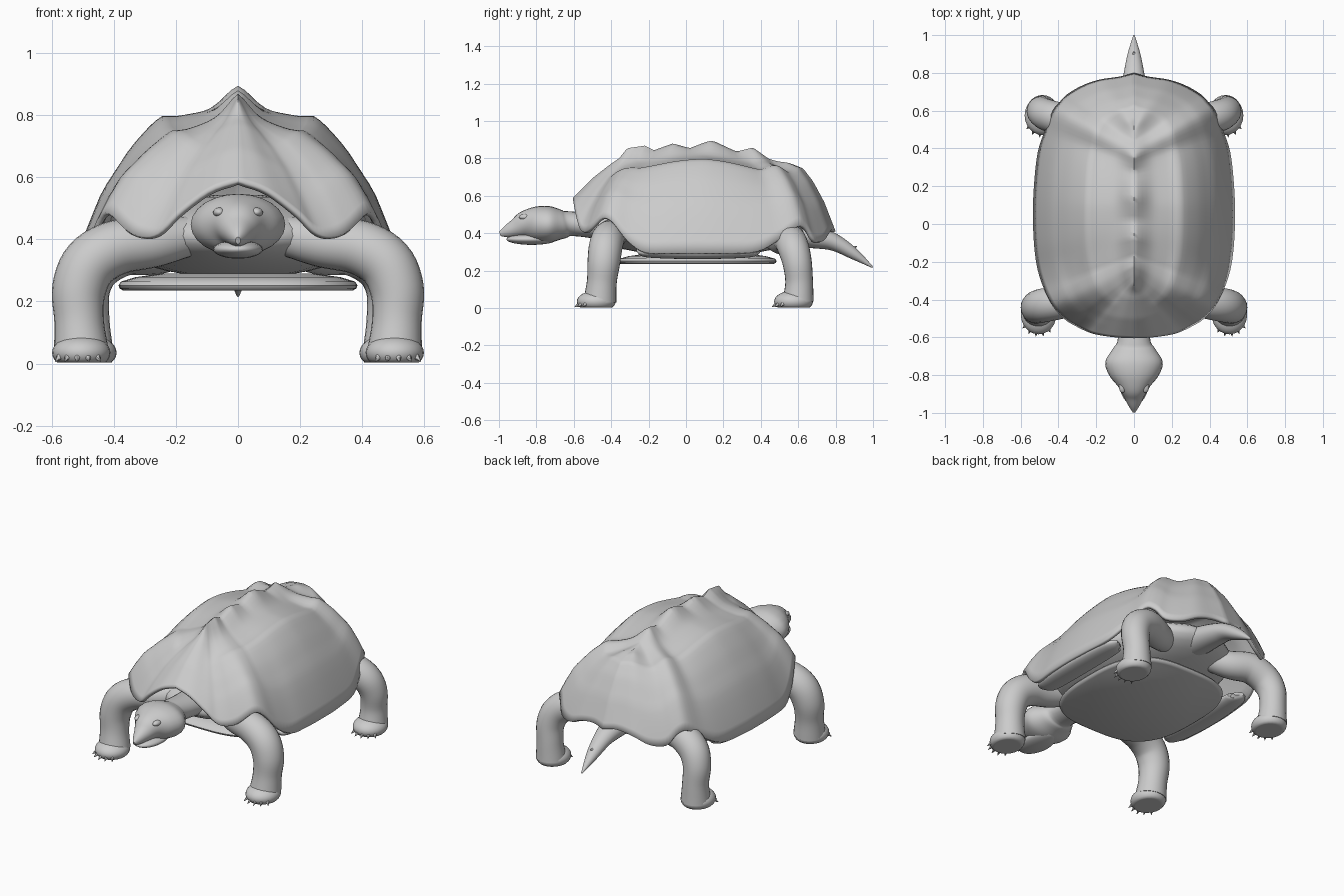
import bpy, bmesh, math
from mathutils import Vector, Matrix

cube = bpy.data.objects.get("Cube")
if cube:
    bpy.data.objects.remove(cube, do_unlink=True)

GREY = (0.6, 0.6, 0.6, 1)
mat = bpy.data.materials.new("plain_grey")
mat.use_nodes = True
mat.diffuse_color = GREY
bsdf = next(n for n in mat.node_tree.nodes if n.type == 'BSDF_PRINCIPLED')
bsdf.inputs["Base Color"].default_value = GREY
bsdf.inputs["Roughness"].default_value = 0.8


def finish(name, bm, angle=50):
    bmesh.ops.remove_doubles(bm, verts=bm.verts, dist=0.0008)
    bmesh.ops.recalc_face_normals(bm, faces=bm.faces)
    mesh = bpy.data.meshes.new(name)
    bm.to_mesh(mesh)
    bm.free()
    obj = bpy.data.objects.new(name, mesh)
    bpy.context.collection.objects.link(obj)
    mesh.materials.append(mat)
    bpy.ops.object.select_all(action='DESELECT')
    obj.select_set(True)
    bpy.context.view_layer.objects.active = obj
    bpy.ops.object.shade_smooth_by_angle(angle=math.radians(angle))
    return obj


def lerp_table(table, v):
    if v <= table[0][0]:
        return table[0][1]
    for (a, fa), (b, fb) in zip(table, table[1:]):
        if v <= b:
            return fa + (fb - fa) * (v - a) / (b - a)
    return table[-1][1]


def smooth_path(points, steps):
    """Catmull-Rom samples through tuples of any length."""
    pts = [Vector(p) for p in points]
    pts = [2 * pts[0] - pts[1]] + pts + [2 * pts[-1] - pts[-2]]
    out = []
    for a, b, c, d in zip(pts, pts[1:], pts[2:], pts[3:]):
        for i in range(steps):
            t = i / steps
            out.append(0.5 * (2 * b + (c - a) * t + (2 * a - 5 * b + 4 * c - d) * t ** 2
                              + (3 * b - a - 3 * c + d) * t ** 3))
    return out + [pts[-2]]


def loft(bm, rings, caps=True):
    loops = [[bm.verts.new(p) for p in ring] for ring in rings]
    n = len(loops[0])
    for lo, hi in zip(loops, loops[1:]):
        for i in range(n):
            j = (i + 1) % n
            bm.faces.new((lo[i], lo[j], hi[j], hi[i]))
    if caps:
        bm.faces.new(loops[0])
        bm.faces.new(loops[-1])


def tube(bm, points, ref, sides=24, steps=5):
    """Points are x, y, z, radius along ref, radius across it."""
    path = smooth_path(points, steps)
    rings = []
    for i, p in enumerate(path):
        c = Vector(p[:3])
        t = (Vector(path[min(i + 1, len(path) - 1)][:3]) - Vector(path[max(i - 1, 0)][:3])).normalized()
        u = (Vector(ref) - t * t.dot(Vector(ref))).normalized()
        v = t.cross(u)
        angles = [math.tau * k / sides for k in range(sides)]
        rings.append([c + u * p[3] * math.cos(a) + v * p[4] * math.sin(a) for a in angles])
    loft(bm, rings)


def ball(bm, centre, radii, floor=None):
    m = Matrix.Translation(centre) @ Matrix.Diagonal((*radii, 1))
    made = bmesh.ops.create_uvsphere(bm, u_segments=24, v_segments=16, radius=1, matrix=m)
    if floor is not None:
        for v in made["verts"]:
            v.co.z = max(v.co.z, floor)


def spike(bm, base, tip, radius):
    base, tip = Vector(base), Vector(tip)
    d = tip - base
    m = Matrix.Translation((base + tip) / 2) @ d.to_track_quat('Z', 'Y').to_matrix().to_4x4()
    bmesh.ops.create_cone(bm, cap_ends=True, segments=8, radius1=radius, radius2=0.001,
                          depth=d.length, matrix=m)


# Shell: scalloped rim drawn up to a smooth spine, with local bumps on the spine
half_rim = [(0, -.605, .59), (.1, -.6, .555), (.2, -.585, .48), (.26, -.565, .42), (.31, -.54, .41),
            (.36, -.51, .43), (.42, -.45, .485), (.455, -.39, .46), (.49, -.31, .36), (.515, -.22, .3),
            (.53, -.1, .295), (.535, .05, .295), (.53, .2, .295), (.51, .38, .305), (.47, .5, .37),
            (.43, .6, .44), (.39, .65, .42), (.35, .69, .36), (.27, .735, .36), (.18, .765, .4),
            (.08, .78, .42), (0, .8, .41)]
spine = [(-.31, .825), (-.15, .84), (.1, .85), (.35, .83), (.5, .78)]
bumps = [(-.31, .03), (-.22, .035), (-.17, .005), (-.07, .037), (.02, .008),
         (.14, .05), (.27, 0), (.36, .03), (.44, 0)]
side_rise = [(0, 1), (.19, .935), (.37, .905), (.47, .905), (.56, .82), (.65, .72), (.82, .47), (.92, .23), (1, 0)]
front_rise = [(0, 1), (.3, .78), (.65, .44), (1, 0)]
back_rise = [(0, 1), (.2, .98), (.42, .91), (.6, .72), (.8, .42), (1, 0)]
half = smooth_path(half_rim, 4)
rim = half + [Vector((-p.x, p.y, p.z)) for p in reversed(half[1:-1])]


def shell_point(p, s):
    y = -.31 + .81 * (p.y + .605) / 1.405
    w = min(1, max(0, (abs(p.x) - .12) / .36))
    w = w * w * (3 - 2 * w)
    end = front_rise if p.y < .1 else back_rise
    rise = w * lerp_table(side_rise, s) + (1 - w) * lerp_table(end, s)
    z = p.z + (lerp_table(spine, y) - p.z) * rise
    z += lerp_table(bumps, y) * math.exp(-(s / .12) ** 2)
    # Flanks fall away fore and aft, with a soft ridge to each rear corner
    arc = w * math.sin(math.pi * s)
    z -= min(.05, .045 * ((p.y - .07) / .4) ** 2) * arc
    z += .03 * math.exp(-((p.y - .6) / .07) ** 2) * arc
    return Vector((p.x * s, y + (p.y - y) * s, z))


bm = bmesh.new()
RINGS = 24
loft(bm, [[shell_point(p, 1 - k / RINGS) for p in rim] for k in range(RINGS + 1)], caps=False)
shell = finish("shell", bm, 60)
if sum(f.normal.z for f in shell.data.polygons) < 0:
    shell.data.flip_normals()
thick = shell.modifiers.new("thickness", 'SOLIDIFY')
thick.thickness = 0.02
thick.offset = -1

# Body inside the shell
bm = bmesh.new()
ball(bm, (0, .07, .41), (.41, .57, .135))
finish("body", bm)

# Belly plate, rounded in layers
bm = bmesh.new()
layers = [(.235, .96), (.242, .99), (.252, 1), (.264, .98), (.278, .86), (.29, .65)]


def plate_ring(z, k):
    ring = []
    for i in range(64):
        c, s = math.cos(math.tau * i / 64), math.sin(math.tau * i / 64)
        ring.append((.385 * k * math.copysign(abs(c) ** .64, c),
                     .06 + .425 * k * math.copysign(abs(s) ** .72, s), z))
    return ring


loft(bm, [plate_ring(z, k) for z, k in layers])
finish("belly_plate", bm)

# Side pads bridging belly plate and shell
bm = bmesh.new()
for side in (1, -1):
    tube(bm, [(side * .42, -.24, .3, .02, .01), (side * .44, -.2, .295, .06, .025),
              (side * .45, .06, .29, .07, .028), (side * .44, .33, .295, .06, .025),
              (side * .42, .38, .3, .02, .01)], (1, 0, 0))
finish("side_pads", bm)

# Head and neck
bm = bmesh.new()
tube(bm, [(0, -.4, .43, .1, .07), (0, -.6, .45, .085, .065), (0, -.66, .447, .112, .077),
          (0, -.73, .447, .152, .098), (0, -.8, .448, .132, .095), (0, -.86, .444, .085, .076),
          (0, -.91, .426, .055, .052), (0, -.96, .408, .03, .032), (0, -.995, .396, .008, .012)], (1, 0, 0))
finish("head", bm)
bm = bmesh.new()
ball(bm, (0, -.825, .368), (.08, .135, .03))
finish("lower_jaw", bm)
bm = bmesh.new()
for side in (1, -1):
    ball(bm, (side * .06, -.86, .487), (.02, .034, .016))
finish("eyes", bm)

# Tail with a few back spines
bm = bmesh.new()
tube(bm, [(0, .5, .41, .1, .08), (0, .7, .378, .072, .06), (0, .8, .348, .054, .045),
          (0, .9, .288, .034, .03), (0, .998, .218, .004, .004)], (1, 0, 0))
for y, z, r in [(.78, .365, .035), (.87, .31, .026)]:
    spike(bm, (0, y, z), (0, y + .045, z + .02), r)
finish("tail", bm)

# Legs with flat-soled feet and claws
front_leg = [(.16, -.36, .41, .065), (.27, -.395, .39, .08), (.39, -.415, .374, .088), (.475, -.43, .324, .09),
             (.512, -.44, .24, .087), (.512, -.45, .14, .08), (.505, -.46, .04, .088)]
back_leg = [(.16, .45, .39, .065), (.26, .51, .365, .078), (.37, .55, .367, .085), (.455, .575, .318, .084),
            (.49, .595, .24, .078), (.488, .605, .14, .074), (.485, .6, .04, .083)]
for name, path, foot_y in (("front", front_leg, -.48), ("back", back_leg, .575)):
    for side, label in ((1, "left"), (-1, "right")):
        bm = bmesh.new()
        tube(bm, [(side * x, y, z, r, r) for x, y, z, r in path], (0, 1, 0))
        foot_x = path[-1][0]
        ball(bm, (side * foot_x, foot_y, .035), (.094, .104, .058), floor=.004)
        finish(f"{label}_{name}_leg", bm)
        bm = bmesh.new()
        for k in range(5):
            a = math.radians(-36 + 22 * k)
            dx, dy = side * math.sin(a), -math.cos(a)
            spike(bm, (side * foot_x + dx * .085, foot_y + dy * .09, .024),
                  (side * foot_x + dx * .107, foot_y + dy * .117, .006), .012)
        finish(f"{label}_{name}_claws", bm)
